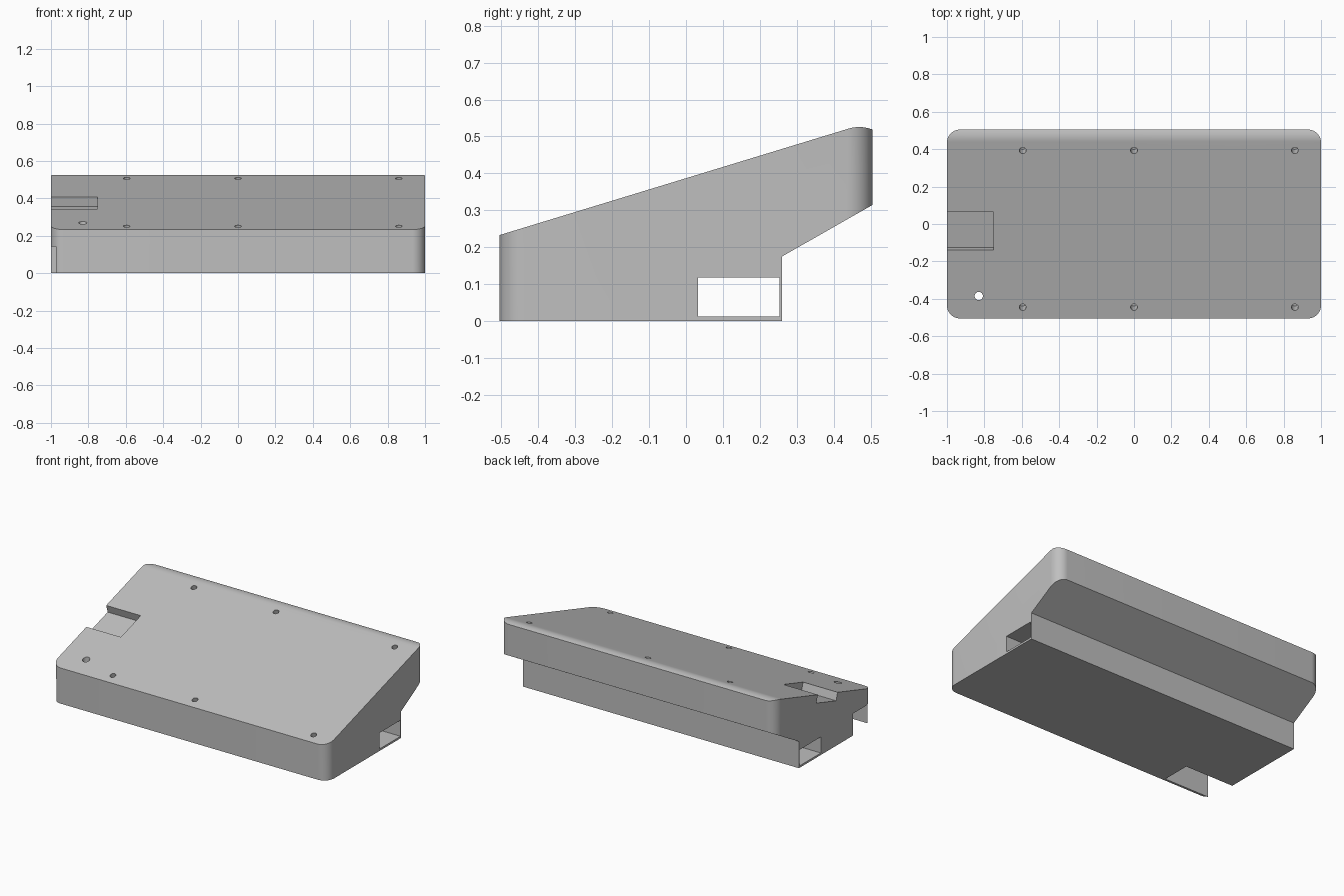
import bpy, bmesh, math
from mathutils import Matrix, Vector

if "Cube" in bpy.data.objects:
    bpy.data.objects.remove(bpy.data.objects["Cube"], do_unlink=True)

SLOPE = 0.305
TILT = math.atan(SLOPE)
HALF_DEPTH = 0.505


def top(y):
    """Height of the sloping top panel."""
    return 0.387 + SLOPE * y


def finish(name, bm):
    bmesh.ops.recalc_face_normals(bm, faces=bm.faces)
    mesh = bpy.data.meshes.new(name)
    bm.to_mesh(mesh)
    bm.free()
    obj = bpy.data.objects.new(name, mesh)
    bpy.context.collection.objects.link(obj)
    return obj


def prism(name, points, direction):
    bm = bmesh.new()
    face = bm.faces.new([bm.verts.new(p) for p in points])
    new = bmesh.ops.extrude_face_region(bm, geom=[face])["geom"]
    verts = [v for v in new if isinstance(v, bmesh.types.BMVert)]
    bmesh.ops.translate(bm, verts=verts, vec=Vector(direction))
    return finish(name, bm)


def box(name, low, high, matrix=Matrix()):
    low, high = Vector(low), Vector(high)
    bm = bmesh.new()
    bmesh.ops.create_cube(bm, size=1)
    size = Matrix.Diagonal(high - low).to_4x4()
    bm.transform(matrix @ Matrix.Translation((low + high) / 2) @ size)
    return finish(name, bm)


def drill(name, radius, depth, matrix):
    bm = bmesh.new()
    bmesh.ops.create_cone(bm, cap_ends=True, segments=32, radius1=radius,
                          radius2=radius, depth=2 * depth)
    bm.transform(matrix)
    return finish(name, bm)


def on_slope(x, y):
    """Frame lying on the top panel."""
    return Matrix.Translation((x, y, top(y))) @ Matrix.Rotation(TILT, 4, "X")


# Side profile with a rounded upper back edge
R = 0.1
cy, cz = 0.44 + R * math.sin(TILT), top(0.44) - R * math.cos(TILT)
profile = [(-0.6, top(-0.6)), (-0.6, 0), (0.26, 0), (0.26, 0.175), (0.56, 0.346)]
start, end = math.radians(25), math.pi / 2 + TILT
for i in range(17):
    a = start + (end - start) * i / 16
    profile.append((cy + R * math.cos(a), cz + R * math.sin(a)))
case = prism("sloped_case", [(-1.1, y, z) for y, z in profile], (2.2, 0, 0))

# Plan outline with rounded corners
r = 0.07
outline = []
for k, (sx, sy) in enumerate([(1, 1), (-1, 1), (-1, -1), (1, -1)]):
    for i in range(13):
        a = math.pi / 2 * (k + i / 12)
        outline.append((sx * (1 - r) + r * math.cos(a),
                        sy * (HALF_DEPTH - r) + r * math.sin(a), -0.1))
plan = prism("plan_cutter", outline, (0, 0, 1))

# Long tunnel, corner pocket, side notch and holes
cutters = [
    box("tunnel_cutter", (-1.2, 0.033, 0.013), (1.2, 0.253, 0.118)),
    box("pocket_cutter", (-1.2, -0.49, -0.1), (-0.65, -0.3, 0.144)),
    box("notch_cutter", (-0.2, -0.107, -0.052), (0.25, 0.107, 0.1),
        on_slope(-1, -0.0375)),
    drill("cable_hole_cutter", 0.022, 0.2, Matrix.Translation((-0.83, -0.385, 0.25))),
]
for x in (-0.595, 0, 0.86):
    for y in (-0.445, 0.393):
        cutters.append(drill("screw_hole_cutter", 0.018, 0.08, on_slope(x, y)))

for cutter, operation in [(plan, "INTERSECT")] + [(c, "DIFFERENCE") for c in cutters]:
    mod = case.modifiers.new(cutter.name, "BOOLEAN")
    mod.operation = operation
    mod.solver = "EXACT"
    mod.object = cutter

# Bake the cuts and drop the helpers
bpy.context.view_layer.update()
graph = bpy.context.evaluated_depsgraph_get()
baked = bpy.data.meshes.new_from_object(case.evaluated_get(graph))
case.modifiers.clear()
case.data = baked
for cutter in [plan] + cutters:
    bpy.data.objects.remove(cutter, do_unlink=True)

# Grey plastic
grey = bpy.data.materials.new("grey_plastic")
grey.use_nodes = True
colour = (0.52, 0.52, 0.52, 1)
grey.diffuse_color = colour
grey.node_tree.nodes["Principled BSDF"].inputs["Base Color"].default_value = colour
case.data.materials.clear()
case.data.materials.append(grey)

bpy.ops.object.select_all(action="DESELECT")
case.select_set(True)
bpy.context.view_layer.objects.active = case
bpy.ops.object.shade_smooth_by_angle(angle=math.radians(30))
